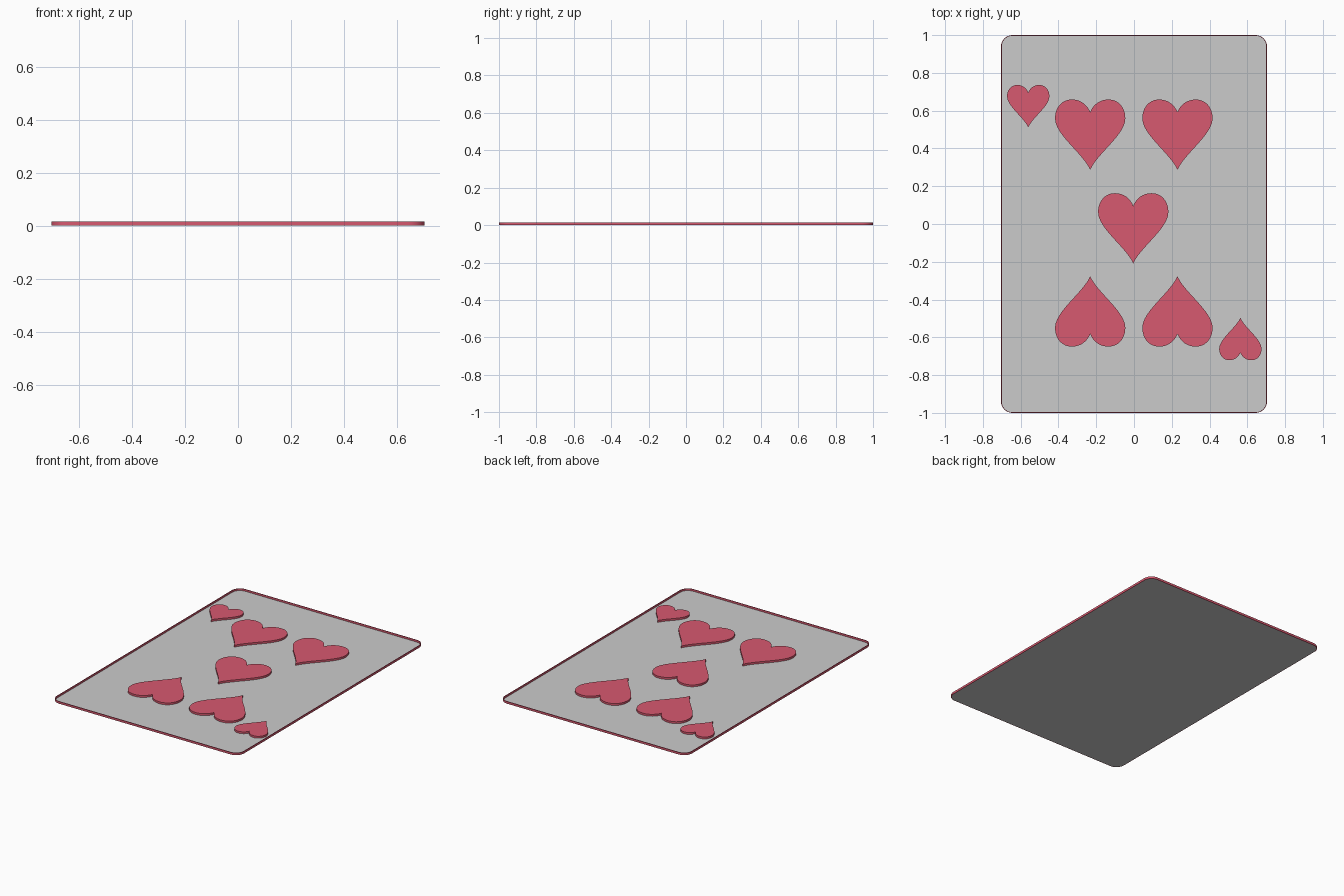
import bpy, bmesh, math
from mathutils import Vector
from mathutils.geometry import interpolate_bezier

if "Cube" in bpy.data.objects:
    bpy.data.objects.remove(bpy.data.objects["Cube"])

W, H, R = 0.704, 1.0, 0.06      # half width, half height, corner radius
FLOOR, TOP = 0.002, 0.015       # height of the grey face and of the raised parts

red = bpy.data.materials.new("red")
red.diffuse_color = (0.68, 0.10, 0.16, 1)
red.use_nodes = True
red.node_tree.nodes["Principled BSDF"].inputs["Base Color"].default_value = red.diffuse_color


def finish(name, bm, mat=None):
    bmesh.ops.recalc_face_normals(bm, faces=bm.faces)
    me = bpy.data.meshes.new(name)
    bm.to_mesh(me)
    bm.free()
    ob = bpy.data.objects.new(name, me)
    bpy.context.collection.objects.link(ob)
    if mat:
        me.materials.append(mat)
    bpy.context.view_layer.objects.active = ob
    ob.select_set(True)
    bpy.ops.object.shade_smooth_by_angle(angle=math.radians(35))
    ob.select_set(False)
    return ob


def rounded_rect(inset=0.0, steps=8):
    r, pts = R - inset, []
    for i, (sx, sy) in enumerate([(1, 1), (-1, 1), (-1, -1), (1, -1)]):
        for k in range(steps + 1):
            a = math.pi / 2 * (i + k / steps)
            pts.append((sx * (W - R) + r * math.cos(a), sy * (H - R) + r * math.sin(a)))
    return pts


def prism(name, pts, z0, z1, mat=None):
    bm = bmesh.new()
    face = bm.faces.new([bm.verts.new((x, y, z0)) for x, y in pts])
    ext = bmesh.ops.extrude_face_region(bm, geom=[face], use_keep_orig=True)
    verts = [g for g in ext["geom"] if isinstance(g, bmesh.types.BMVert)]
    bmesh.ops.translate(bm, verts=verts, vec=(0, 0, z1 - z0))
    return finish(name, bm, mat)


def ring(name, outer, inner, z0, z1, mat):
    bm = bmesh.new()
    loops = [[bm.verts.new((x, y, z)) for x, y in pts]
             for pts, z in ((outer, z0), (outer, z1), (inner, z1), (inner, z0))]
    n = len(outer)
    for a in range(4):
        la, lb = loops[a], loops[(a + 1) % 4]
        for i in range(n):
            j = (i + 1) % n
            bm.faces.new((la[i], la[j], lb[j], lb[i]))
    return finish(name, bm, mat)


def heart_outline(cx, cy, size, flip):
    # right half from the tip, round the lobe, to the notch
    segs = [((0, -.5), (.1, -.27), (.5, 0), (.5, .23)),
            ((.5, .23), (.5, .39), (.4, .5), (.26, .5)),
            ((.26, .5), (.13, .5), (.04, .42), (0, .32))]
    half = []
    for seg in segs:
        p = interpolate_bezier(*[Vector((x, y, 0)) for x, y in seg], 13)
        half += [(v.x, v.y) for v in p[:-1]]
    half.append((0, .32))
    full = half + [(-x, y) for x, y in reversed(half[1:-1])]
    s = -size if flip else size
    return [(cx + s * x, cy + s * y) for x, y in full]


# Card face and its thin raised edge
INSET = 0.004
prism("card_plate", rounded_rect(INSET), 0, FLOOR)
ring("card_edge", rounded_rect(), rounded_rect(INSET), 0, TOP, red)

# Large hearts, and the small ones in two corners
hearts = [("heart_top_left", -0.232, 0.473, 0.372, False),
          ("heart_top_right", 0.23, 0.473, 0.372, False),
          ("heart_centre", -0.004, -0.023, 0.372, False),
          ("heart_bottom_left", -0.232, -0.463, 0.372, True),
          ("heart_bottom_right", 0.23, -0.463, 0.372, True),
          ("corner_heart_top", -0.56, 0.624, 0.224, False),
          ("corner_heart_bottom", 0.563, -0.609, 0.224, True)]
for name, x, y, size, flip in hearts:
    prism(name, heart_outline(x, y, size, flip), FLOOR, TOP, red)
